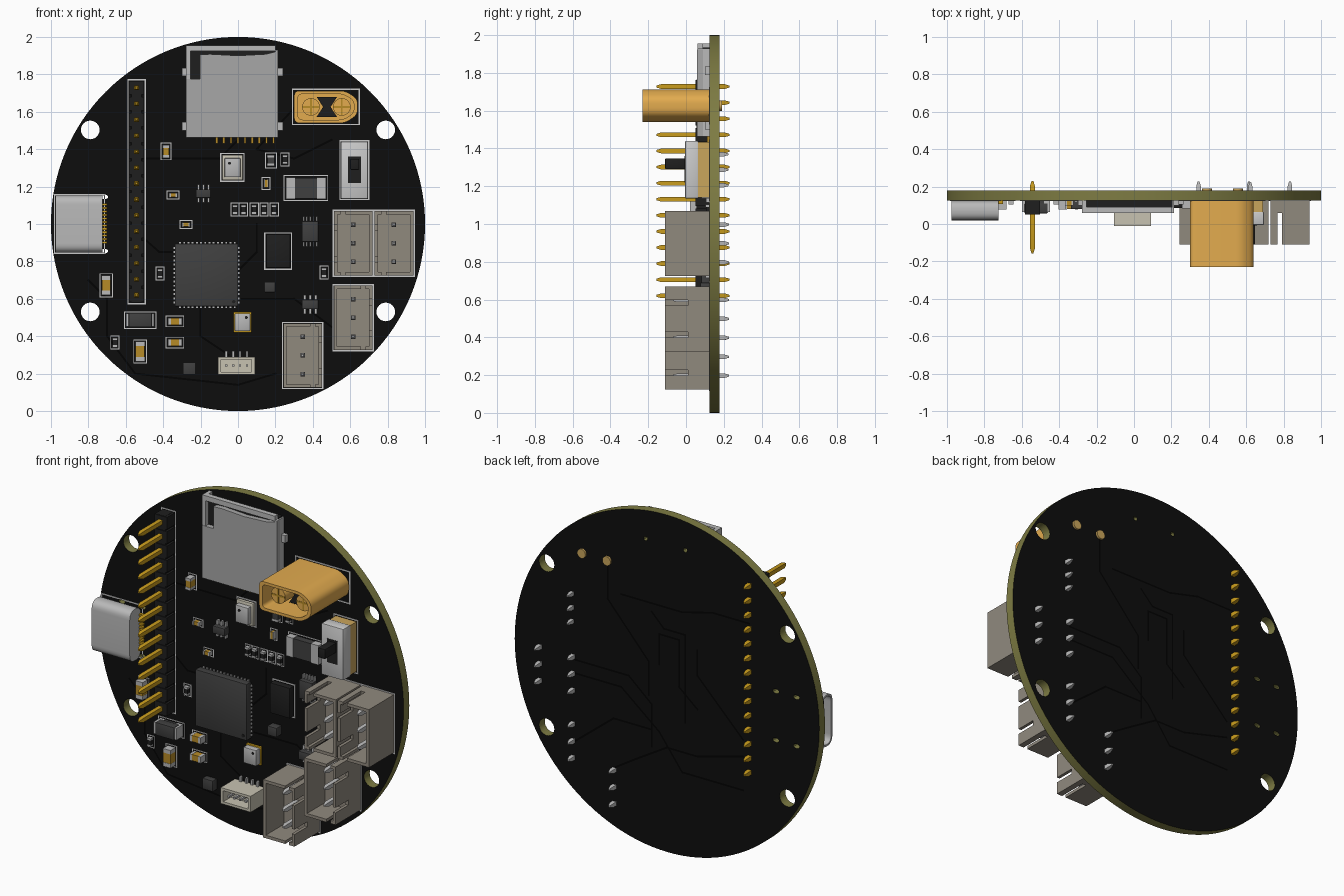
import bpy, bmesh, math
from mathutils import Matrix, Vector

if "Cube" in bpy.data.objects:
    bpy.data.objects.remove(bpy.data.objects["Cube"])

F, B = 0.125, 0.178            # front and back faces of the board
MATS = {}
COLOURS = dict(black='151515', trace='090909', olive='7d7b45', grey='424242', dark='242424',
               silver='b8b8b8', steel='a6a6a6', cream='c6c1b0', taupe='8f887d', gold='c79a22',
               yellow='e2aa50', white='d8d8d8', tan='c9a45c', amber='b58a2c')

def mat(key):
    if key not in MATS:
        m = bpy.data.materials.new(key)
        rgb = [(int(COLOURS[key][i:i + 2], 16) / 255) ** 2.2 for i in (0, 2, 4)]
        m.diffuse_color = (*rgb, 1)
        m.use_nodes = True
        m.node_tree.nodes["Principled BSDF"].inputs["Base Color"].default_value = m.diffuse_color
        MATS[key] = m
    return MATS[key]

def add(name, bm, key):
    me = bpy.data.meshes.new(name)
    bm.to_mesh(me)
    bm.free()
    me.materials.append(mat(key))
    ob = bpy.data.objects.new(name, me)
    bpy.context.collection.objects.link(ob)
    return ob

def boxes(name, key, items, bevel=0):
    """One object from boxes given as (x0, x1, z0, z1, y0, y1)."""
    bm = bmesh.new()
    for x0, x1, z0, z1, y0, y1 in items:
        m = Matrix.Translation(((x0 + x1) / 2, (y0 + y1) / 2, (z0 + z1) / 2))
        bmesh.ops.create_cube(bm, size=1, matrix=m @ Matrix.Diagonal((abs(x1 - x0), abs(y1 - y0), abs(z1 - z0), 1)))
    if bevel:
        bmesh.ops.bevel(bm, geom=bm.edges[:], offset=bevel, segments=2, affect='EDGES', profile=0.5)
    return add(name, bm, key)

def plate(name, key, loops, a, b, axis='y'):
    """Extrude flat outlines with holes. axis y: points are (x, z); axis x: points are (y, z)."""
    cu = bpy.data.curves.new(name, 'CURVE')
    cu.dimensions, cu.fill_mode, cu.extrude = '2D', 'BOTH', (b - a) / 2
    for loop in loops:
        sp = cu.splines.new('POLY')
        sp.points.add(len(loop) - 1)
        for p, (u, v) in zip(sp.points, loop):
            p.co = (u, v, 0, 1)
        sp.use_cyclic_u = True
    tmp = bpy.data.objects.new(name, cu)
    bpy.context.collection.objects.link(tmp)
    me = bpy.data.meshes.new_from_object(tmp.evaluated_get(bpy.context.evaluated_depsgraph_get()))
    bm = bmesh.new()
    bm.from_mesh(me)
    bpy.data.objects.remove(tmp)
    bmesh.ops.remove_doubles(bm, verts=bm.verts[:], dist=1e-5)
    mid = (a + b) / 2
    for v in bm.verts:
        u, w, d = v.co
        v.co = (u, mid - d, w) if axis == 'y' else (mid + d, u, w)
    for f in bm.faces:
        f.material_index = 0
    bmesh.ops.recalc_face_normals(bm, faces=bm.faces[:])
    return add(name, bm, key)

def circle(x, z, r, n=24, sx=1):
    return [(x + sx * r * math.cos(2 * math.pi * i / n), z + r * math.sin(2 * math.pi * i / n)) for i in range(n)]

def rounded(pts, r, n=5):
    out = []
    for i, p in enumerate(pts):
        p, a, c = Vector(p), Vector(pts[i - 1]), Vector(pts[(i + 1) % len(pts)])
        s, e = p + (a - p).normalized() * r, p + (c - p).normalized() * r
        for k in range(n + 1):
            t = k / n
            out.append(tuple(s * (1 - t) ** 2 + p * 2 * t * (1 - t) + e * t * t))
    return out

def rect(x0, x1, z0, z1):
    return [(x0, z0), (x1, z0), (x1, z1), (x0, z1)]

def pins(name, key, spots, y0, y1, w):
    """Square pins along y with tapered tips."""
    bm = bmesh.new()
    for x, z in spots:
        rings = []
        for y, s in ((y0, .4), (y0 + .025, 1), (y1 - .025, 1), (y1, .4)):
            h = w * s / 2
            rings.append([bm.verts.new((x + i * h, y, z + j * h)) for i, j in ((-1, -1), (1, -1), (1, 1), (-1, 1))])
        for r, q in zip(rings, rings[1:]):
            for i in range(4):
                bm.faces.new((r[i], r[i - 1], q[i - 1], q[i]))
        bm.faces.new(rings[0])
        bm.faces.new(rings[-1][::-1])
    bmesh.ops.recalc_face_normals(bm, faces=bm.faces[:])
    return add(name, bm, key)

silk = []
def frame(x0, x1, z0, z1, w=.007):
    y = (F - .003, F)
    silk.extend([(x0, x1, z0, z0 + w, *y), (x0, x1, z1 - w, z1, *y), (x0, x0 + w, z0, z1, *y), (x1 - w, x1, z0, z1, *y)])

# Board: olive core with black faces, mounting holes, locating holes and slots
holes = [circle(sx * .79, z, .05) for sx in (-1, 1) for z in (.53, 1.503)]
holes += [circle(x, 1.823, .013, 12) for x in (-.12, .14)]
holes += [circle(x, z, .013, 12, 1.6) for x in (-.85, -.715) for z in (.855, 1.145)]
board = plate('board', 'olive', [circle(0, 1, 1, 128)] + holes, F, B)
board.data.materials.append(mat('black'))
for p in board.data.polygons:
    p.material_index = int(abs(p.normal.y) > .9)

# Copper traces showing faintly through both faces
def traces(name, y, lines, w=.005):
    bm = bmesh.new()
    for line in lines:
        for p, q in zip(line, line[1:]):
            p, q = Vector(p), Vector(q)
            d = (q - p).normalized() * w
            n = Vector((-d.y, d.x))
            bm.faces.new([bm.verts.new((c.x, y, c.y)) for c in (p - d + n, q + d + n, q + d - n, p - d - n)])
    add(name, bm, 'trace')

traces('back_traces', B + .001, [
    [(.39, 1.6), (.39, 1.4), (.12, 1.1), (.12, .9)], [(.1, 1.4), (.02, 1.32), (-.12, 1.32), (-.12, .8)],
    [(.05, 1.1), (.05, 1.28), (-.08, 1.28), (-.08, 1.0), (-.2, .9)], [(-.54, 1.5), (-.3, 1.5), (-.1, 1.45), (.3, 1.45)],
    [(.6, .98), (.25, .98), (.1, .85), (.1, .6)], [(.6, .9), (.3, .9), (.05, .7), (-.1, .5), (-.5, .5)],
    [(.6, .5), (.35, .7), (.1, .7)], [(.36, .4), (.2, .5), (0, .62), (-.2, .62), (-.5, .7)], [(-.5, .8), (-.2, 1.1), (-.2, 1.25)]])
traces('front_traces', F - .001, [
    [(-.54, 1.35), (-.1, 1.35), (.0, 1.45)], [(-.33, .85), (-.42, .85), (-.5, .92)], [(.0, .75), (.1, .85), (.1, 1.0)],
    [(-.8, .7), (-.7, .6), (-.7, .4), (-.55, .2), (.0, .14), (.2, .2)], [(-.2, .55), (-.2, .4), (-.05, .3)],
    [(.3, 1.62), (.1, 1.4), (.3, 1.35), (.5, 1.45)], [(.02, .6), (.3, .6), (.5, .45)]])

# Tall pin header on the left
zs = [.62 + i * .0852 for i in range(14)]
boxes('header_body', 'dark', [(-.57, -.515, .58, 1.765, .055, F)] + [(-.583, -.502, z - .036, z + .036, .05, F) for z in zs])
pins('header_pins', 'gold', [(-.543, z) for z in zs], -.157, .23, .025)
frame(-.592, -.493, .57, 1.775)

# Memory card slot
boxes('card_slot_base', 'dark', [(-.265, .205, 1.47, 1.935, .088, F)])
plate('card_slot_shell', 'steel', [[(-.278, 1.463), (.214, 1.463), (.214, 1.925), (.15, 1.908), (0, 1.9), (-.15, 1.908),
      (-.203, 1.905), (-.203, 1.775), (-.278, 1.775)]], .058, .09)
boxes('card_slot_rim', 'silver', [(-.278, .2, 1.925, 1.955, .06, .09), (-.278, -.255, 1.775, 1.955, .06, F),
      (.2, .214, 1.463, 1.93, .06, F), (-.278, -.264, 1.463, 1.78, .06, F)])
boxes('card_slot_tabs', 'silver', [(x, x + .03, z, z + .045, .1, F) for x in (-.3, .21) for z in (1.5, 1.79)])
boxes('card_slot_leads', 'amber', [(-.12 + i * .038, -.108 + i * .038, 1.43, 1.475, .112, F) for i in range(9)])

# Power connector: hollow keyed shell with two round contacts
key = [(.30, 1.54), (.575, 1.54), (.64, 1.585), (.64, 1.668), (.575, 1.712), (.30, 1.712)]
outer = rounded(key, .03)
inner = [(.47 + (x - .47) * .88, 1.626 + (z - 1.626) * .8) for x, z in outer]
plate('power_shell', 'yellow', [outer, inner], -.23, .02)
plate('power_base', 'yellow', [outer], .02, F)
plate('power_insert', 'dark', [[(.42, 1.68), (.53, 1.68), (.495, 1.626), (.53, 1.572), (.42, 1.572), (.455, 1.626)]], -.12, .021)
for i, x in enumerate((.39, .555)):
    plate(f'power_contact_{i}', 'yellow', [circle(x, 1.626, .047)], -.18, .03)
    boxes(f'power_contact_slots_{i}', 'amber', [(x - .044, x + .044, 1.621, 1.631, -.182, -.17), (x - .005, x + .005, 1.582, 1.67, -.182, -.17)])
    plate(f'power_tail_{i}', 'tan', [circle(x, 1.626, .027)], .1, .19)
frame(.288, .652, 1.528, 1.724)

# Slide switch
boxes('switch_base', 'tan', [(.555, .69, 1.14, 1.435, .06, F)])
boxes('switch_shell', 'white', [(.55, .695, 1.135, 1.44, -.005, .065)], .006)
boxes('switch_slot', 'dark', [(.588, .658, 1.22, 1.36, -.007, 0)])
boxes('switch_slider', 'dark', [(.6, .648, 1.29, 1.348, -.11, 0)], .004)
pins('switch_pins', 'silver', [(.622, z) for z in (1.205, 1.287, 1.369)], .06, .225, .022)
frame(.542, .703, 1.127, 1.448)

# Three-way sockets; s = +1 puts the slotted wall on the right
def socket(name, cx, cz, s):
    w, h, t, y0, y1 = .103, .172, .018, -.11, .06
    parts = [(-w, w, -h, h, y1, F), (-w, t - w, -h, h, y0, y1), (w - t, w, -h, h, .01, y1)]
    for a, b in ((-h, -.1), (-.07, .07), (.1, h)):
        parts.append((w - t, w, a, b, y0, .01))
    for v in (-h, h - t):
        parts += [(-w, .042, v, v + t, y0, y1), (.068, w, v, v + t, y0, y1)]
    boxes(name, 'taupe', [(cx + s * a, cx + s * b, cz + c, cz + d, e, f) for a, b, c, d, e, f in parts])
    pins(name + '_pins', 'silver', [(cx, cz + k * .1) for k in (-1, 0, 1)], -.07, .228, .024)
    frame(cx - w - .008, cx + w + .008, cz - h - .008, cz + h + .008)

socket('socket_top_inner', .616, .897, -1)
socket('socket_top_outer', .834, .897, -1)
socket('socket_middle', .615, .498, 1)
socket('socket_bottom', .345, .297, 1)

# Small four-way connector
plate('small_connector_shell', 'cream', [rect(-.107, .09, .195, .29), rect(-.09, .073, .21, .275)], -.01, .06)
boxes('small_connector_base', 'cream', [(-.107, .09, .195, .29, .06, F)])
xs = [-.063 + i * .037 for i in range(4)]
boxes('small_connector_pins', 'silver', [(x - .006, x + .006, .237, .249, .0, .07) for x in xs]
      + [(x - .006, x + .006, .285, .32, .11, F) for x in xs])

# USB receptacle opening to the left
shell = rounded(rect(.02, .124, .847, 1.153), .05, 7)
hollow = [(.072 + (y - .072) * .8, 1 + (z - 1) * .93) for y, z in shell]
plate('usb_shell', 'silver', [shell, hollow], -.975, -.74, 'x')
plate('usb_back', 'silver', [shell], -.745, -.725, 'x')
boxes('usb_tongue', 'dark', [(-.95, -.74, .89, 1.11, .064, .08)])
boxes('usb_leads', 'gold', [(-.735, -.7, .895 + i * .0185, .906 + i * .0185, .108, F) for i in range(12)])
frame(-.985, -.71, .84, 1.16)

# Integrated circuits and modules: x0, x1, z0, z1, height, colour
for name, x0, x1, z0, z1, h, c in [
        ('main_chip', -.337, 0, .56, .895, .045, 'grey'), ('memory_chip', .15, .28, .765, .945, .04, 'dark'),
        ('driver_chip', .342, .43, .905, 1.015, .045, 'grey'), ('regulator_chip', .342, .43, .545, .595, .05, 'grey'),
        ('logic_chip', -.225, -.145, 1.14, 1.185, .045, 'grey'), ('motion_chip', -.294, -.225, .195, .26, .04, 'grey'),
        ('coil', .14, .2, .635, .69, .05, 'grey'), ('pressure_sensor_base', -.085, .026, 1.235, 1.37, .02, 'cream'),
        ('pressure_sensor_lid', -.072, .013, 1.25, 1.352, .05, 'silver'), ('air_sensor_base', -.025, .073, .42, .53, .015, 'gold'),
        ('air_sensor_lid', -.018, .066, .428, .522, .05, 'silver')]:
    boxes(name, c, [(x0, x1, z0, z1, F - h, F)], .004)
plate('main_chip_dot', 'dark', [circle(-.023, .585, .009, 12)], F - .0465, F - .04)
plate('pressure_sensor_vent', 'dark', [circle(-.045, 1.325, .008, 12)], F - .052, F - .04)
plate('air_sensor_vent', 'dark', [circle(.045, .5, .008, 12)], F - .052, F - .04)
frame(.14, .29, .755, .955)
frame(-.095, .036, 1.225, 1.38)

side = [-.315 + i * .0225 for i in range(14)]
boxes('main_chip_pads', 'silver', [(x, x + .01, z, z + .012, .118, F) for x in side for z in (.552, .891)]
      + [(x, x + .012, z + .89, z + .9, .118, F) for x in (-.345, -.004) for z in side])
def leads(name, x0, x1, n, rows):
    step = (x1 - x0) / n
    boxes(name, 'silver', [(x0 + (i + .3) * step, x0 + (i + .7) * step, z, z + .03, .105, F) for i in range(n) for z in rows])
leads('driver_leads', .342, .43, 5, (.88, 1.01))
leads('regulator_leads', .342, .43, 3, (.52, .59))
leads('logic_leads', -.225, -.145, 3, (1.115, 1.18))

# Two-terminal parts: centre, length, width, height, upright, body colour, outlined
def passive(name, x, z, l, w, h, upright, c, outline):
    def box(a, b, d, y):
        return (x - d, x + d, z + a, z + b, y, F) if upright else (x + a, x + b, z - d, z + d, y, F)
    l, w = l / 2, w / 2
    boxes(name + '_body', c, [box(-l * .95, l * .95, w * .96, F - h)])
    boxes(name + '_ends', 'silver', [box(-l, -l * .55, w, F - h - .002), box(l * .55, l, w, F - h - .002)])
    if outline:
        a, b = (w, l) if upright else (l, w)
        frame(x - a - .012, x + a + .012, z - b - .012, z + b + .012, .005)

for i, (x, z, l, w, up) in enumerate([(-.385, 1.388, .07, .035, 1), (-.705, .672, .105, .048, 1), (-.523, .318, .105, .05, 1),
        (-.337, .479, .075, .038, 0), (-.337, .366, .075, .038, 0), (-.347, 1.155, .045, .024, 0),
        (-.278, .997, .045, .024, 0), (.15, 1.217, .024, .045, 0)]):
    passive(f'capacitor_{i}', x, z, l, w, .045 if l > .06 else .025, up, 'amber', 1)
for i, (x, z) in enumerate([(-.417, .735), (-.658, .366), (.251, 1.345), (-.016, 1.077), (.029, 1.077), (.086, 1.077),
                            (.139, 1.077), (.193, 1.077), (.46, .74)]):
    passive(f'resistor_{i}', x, z, .05, .026, .02, 1, 'dark', 1)
passive('filter_coil', .176, 1.34, .06, .04, .03, 1, 'grey', 1)
passive('shunt_resistor', .363, 1.192, .215, .115, .04, 0, 'grey', 1)
passive('diode', -.523, .486, .15, .07, .06, 0, 'grey', 1)
boxes('diode_body_cap', 'grey', [(-.585, -.461, .448, .524, F - .068, F - .015)], .004)

# White outlines printed on the board
boxes('printed_outlines', 'white', silk)

# Smooth round parts, keep hard edges
bpy.ops.object.select_all(action='SELECT')
bpy.context.view_layer.objects.active = board
bpy.ops.object.shade_smooth_by_angle(angle=math.radians(30))
